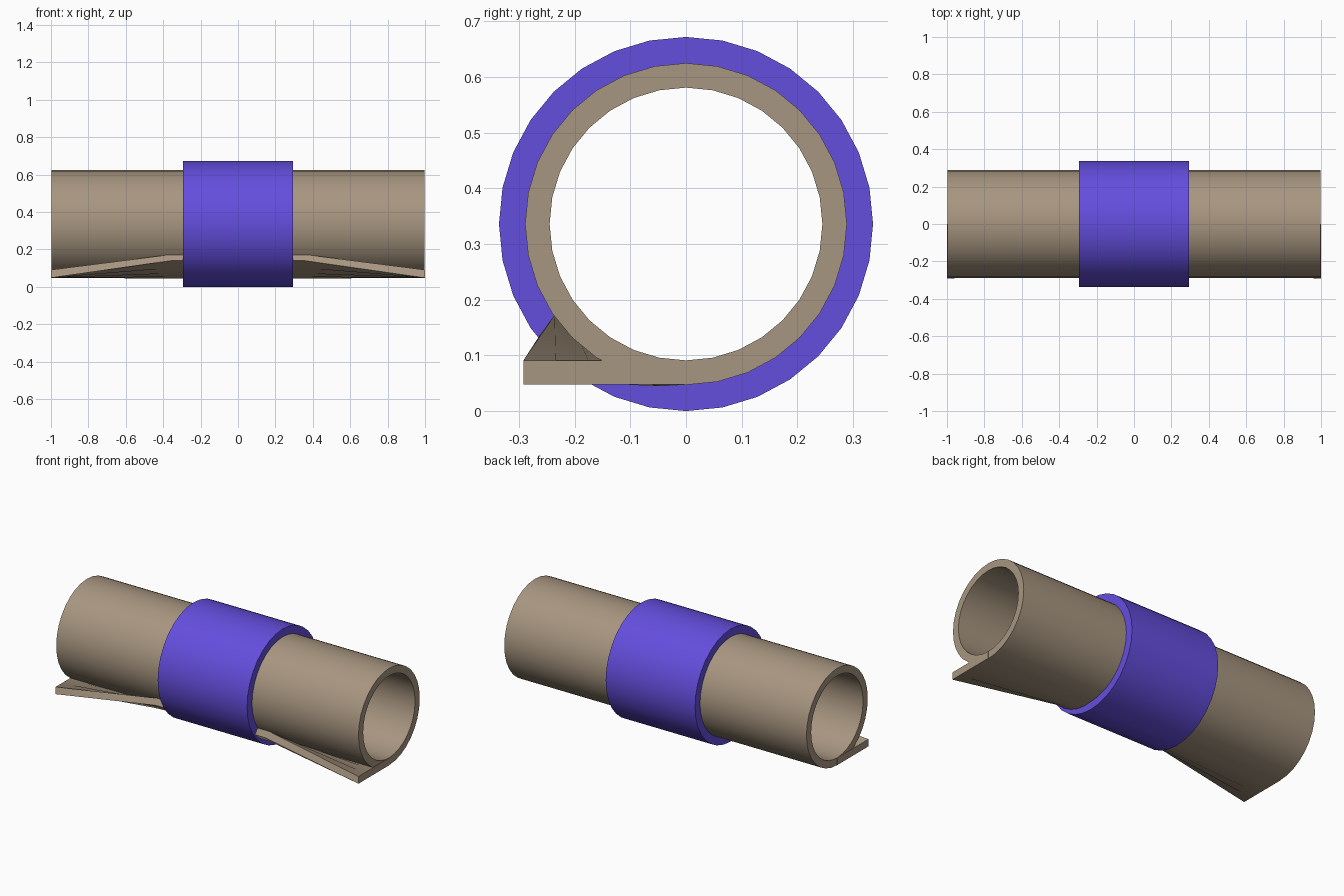
import bpy, bmesh, math

if "Cube" in bpy.data.objects:
    bpy.data.objects.remove(bpy.data.objects["Cube"])

CZ = 0.336   # height of the roll axis
SIDES = 32


def material(name, rgb):
    m = bpy.data.materials.new(name)
    m.diffuse_color = (*rgb, 1)
    m.use_nodes = True
    m.node_tree.nodes["Principled BSDF"].inputs["Base Color"].default_value = m.diffuse_color
    return m


def loft(name, rings, mat, closed=False):
    """Bridge equal-length closed sections; cap the ends or join last to first."""
    bm = bmesh.new()
    loops = [[bm.verts.new(p) for p in ring] for ring in rings]
    n = len(loops[0])
    pairs = list(zip(loops, loops[1:]))
    if closed:
        pairs.append((loops[-1], loops[0]))
    else:
        bm.faces.new(loops[0])
        bm.faces.new(loops[-1])
    for a, b in pairs:
        for i in range(n):
            j = (i + 1) % n
            bm.faces.new((a[i], a[j], b[j], b[i]))
    bmesh.ops.recalc_face_normals(bm, faces=bm.faces)
    me = bpy.data.meshes.new(name)
    bm.to_mesh(me)
    bm.free()
    ob = bpy.data.objects.new(name, me)
    bpy.context.collection.objects.link(ob)
    me.materials.append(mat)
    bpy.ops.object.select_all(action='DESELECT')
    ob.select_set(True)
    bpy.context.view_layer.objects.active = ob
    bpy.ops.object.shade_smooth_by_angle(angle=math.radians(30))
    return ob


def circle(x, r):
    return [(x, r * math.sin(2 * math.pi * i / SIDES),
             CZ + r * math.cos(2 * math.pi * i / SIDES)) for i in range(SIDES)]


def pipe(name, half, r_out, r_in, mat):
    return loft(name, [circle(-half, r_out), circle(half, r_out),
                       circle(half, r_in), circle(-half, r_in)], mat, closed=True)


paper = material("tan paper", (0.39, 0.305, 0.216))
ribbon = material("violet ribbon", (0.127, 0.076, 0.73))

# Rolled sheet and the band around its middle
pipe("paper_roll", 0.998, 0.289, 0.245, paper)
pipe("ribbon_band", 0.295, 0.336, 0.288, ribbon)

# Loose edge of the sheet: flat at the ends, hugging the roll under the band
STEPS = 5


def flat_section(x):
    ys = [-0.292 * i / STEPS for i in range(STEPS + 1)]
    return [(x, y, 0.048) for y in ys] + [(x, y, 0.091) for y in reversed(ys)]


def curved_section(x):
    def arc(r0, r1, end):
        pts = []
        for i in range(STEPS + 1):
            t = i / STEPS
            a, r = math.radians(end * t), r0 + (r1 - r0) * t
            pts.append((x, -r * math.sin(a), CZ - r * math.cos(a)))
        return pts
    return arc(0.289, 0.326, 53) + arc(0.25, 0.287, 55.3)[::-1]


loft("loose_edge", [flat_section(-1), curved_section(-0.36),
                    curved_section(0.36), flat_section(1)], paper)
